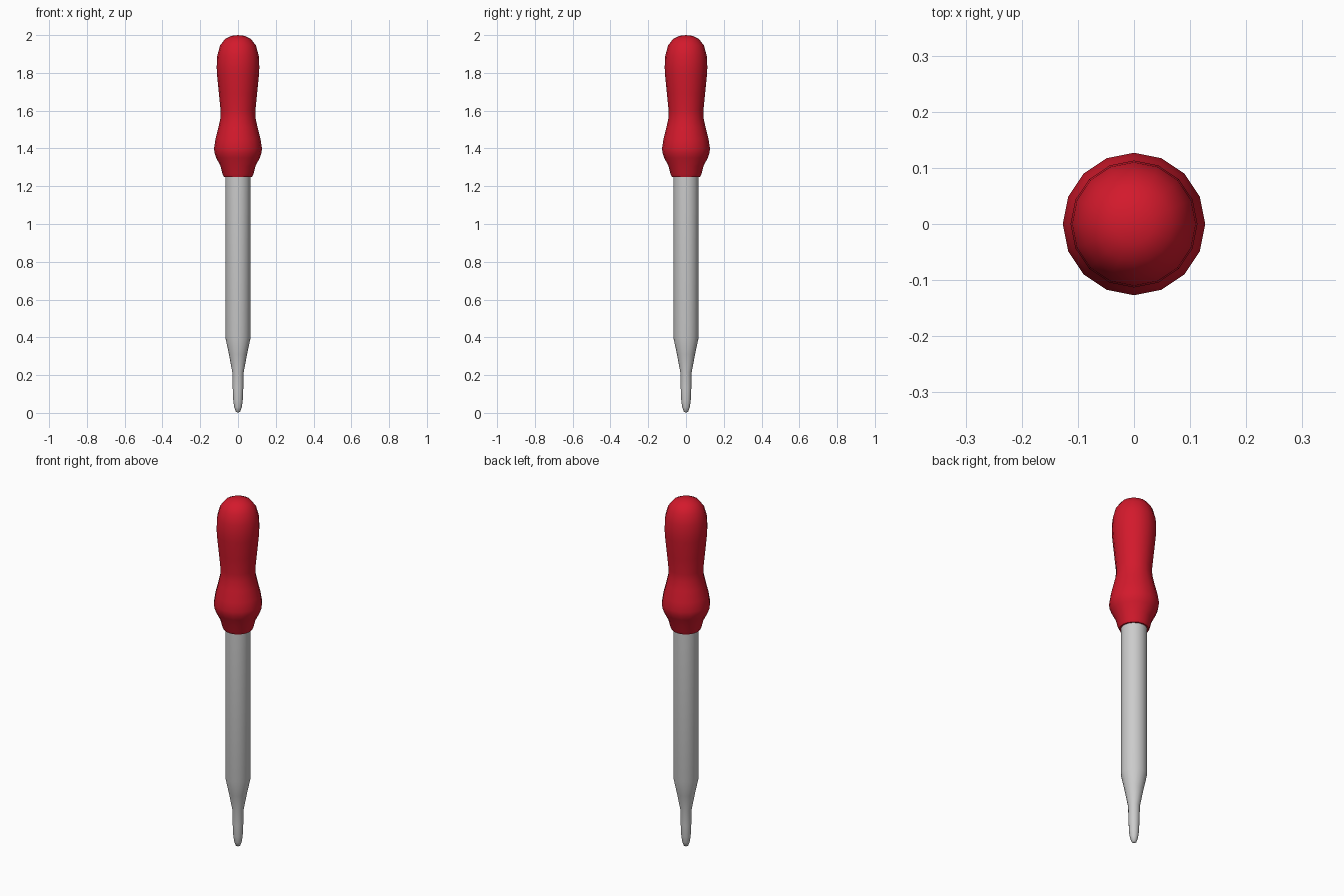
import bpy, bmesh, math

if "Cube" in bpy.data.objects:
    bpy.data.objects.remove(bpy.data.objects["Cube"])

SIDES = 16

def lathe(name, profile, color=None):
    """Revolve (radius, z) points, listed bottom to top; radius 0 makes a pole."""
    bm = bmesh.new()
    rings = []
    for r, z in profile:
        if r == 0:
            rings.append([bm.verts.new((0, 0, z))] * SIDES)
        else:
            rings.append([bm.verts.new((r * math.cos(2 * math.pi * i / SIDES),
                                        r * math.sin(2 * math.pi * i / SIDES), z))
                          for i in range(SIDES)])
    for low, high in zip(rings, rings[1:]):
        for i in range(SIDES):
            j = (i + 1) % SIDES
            quad = (low[i], low[j], high[j], high[i])
            bm.faces.new(list(dict.fromkeys(quad)))
    bmesh.ops.recalc_face_normals(bm, faces=bm.faces)
    mesh = bpy.data.meshes.new(name)
    bm.to_mesh(mesh)
    bm.free()
    obj = bpy.data.objects.new(name, mesh)
    bpy.context.collection.objects.link(obj)
    if color:
        mat = bpy.data.materials.new(name + "_material")
        mat.diffuse_color = color
        mat.use_nodes = True
        mat.node_tree.nodes["Principled BSDF"].inputs["Base Color"].default_value = mat.diffuse_color
        mesh.materials.append(mat)
    bpy.ops.object.select_all(action='DESELECT')
    obj.select_set(True)
    bpy.context.view_layer.objects.active = obj
    bpy.ops.object.shade_smooth_by_angle(angle=math.radians(50))
    return obj

# Glass tube with tapered, rounded tip; the top end sits inside the bulb
lathe("glass_tube", [
    (0, 0.0), (0.012, 0.007), (0.02, 0.03), (0.025, 0.065), (0.028, 0.13),
    (0.03, 0.215), (0.048, 0.31), (0.067, 0.40), (0.067, 1.27), (0, 1.27)])

# Red rubber squeeze bulb
lathe("rubber_bulb", [
    (0.06, 1.25), (0.075, 1.25), (0.082, 1.265), (0.092, 1.305),
    (0.115, 1.35), (0.124, 1.375), (0.127, 1.40), (0.119, 1.45),
    (0.104, 1.51), (0.093, 1.56), (0.092, 1.60), (0.101, 1.69),
    (0.111, 1.79), (0.113, 1.83), (0.110, 1.89), (0.095, 1.945),
    (0.068, 1.98), (0.035, 1.996), (0, 2.0)], (0.65, 0.01, 0.025, 1))
